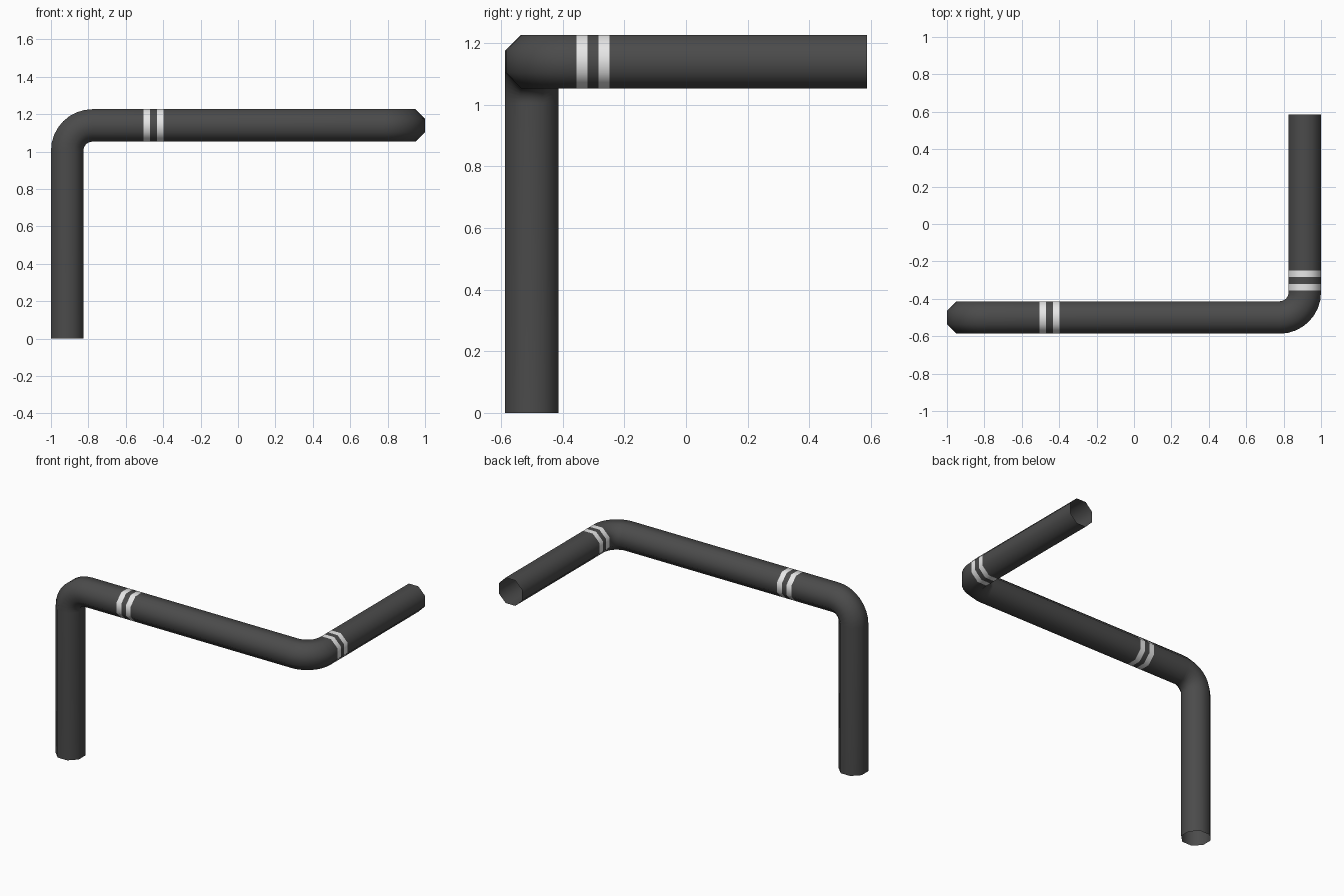
import bpy, bmesh, math
from mathutils import Vector

cube = bpy.data.objects.get("Cube")
if cube:
    bpy.data.objects.remove(cube, do_unlink=True)


def material(name, value):
    mat = bpy.data.materials.new(name)
    mat.use_nodes = True
    colour = (value, value, value, 1)
    mat.diffuse_color = colour
    mat.node_tree.nodes["Principled BSDF"].inputs["Base Color"].default_value = colour
    return mat


SIDES, HALF, BEND, STEPS = 8, 0.0867, 0.135, 8
RADIUS = HALF / math.cos(math.pi / SIDES)
X, Y, Z = Vector((1, 0, 0)), Vector((0, 1, 0)), Vector((0, 0, 1))
foot = Vector((-1 + HALF, -0.5, 0))
corner_a = Vector((foot.x, foot.y, 1.14))
corner_b = Vector((-foot.x, foot.y, 1.14))
rings = []  # centre, two section axes, band flag of the next span


def ring(centre, u, v, band=0):
    rings.append((centre, u, v, band))


def elbow(corner, before, after, fixed, turn_u):
    """Quarter bend from one direction to the next."""
    pivot = corner + (after - before) * BEND
    for i in range(STEPS + 1):
        a = math.pi / 2 * i / STEPS
        out = before * math.sin(a) - after * math.cos(a)
        ring(pivot + out * BEND, *((-out, fixed) if turn_u else (fixed, -out)))


def stripes(start, direction, u, v):
    """Two pale bands separated by a dark gap."""
    for i, band in enumerate((1, 0, 1, 0)):
        ring(start + direction * 0.0355 * i, u, v, band)


# Post, first bend, rail, second bend, return arm
ring(foot, X, Y)
elbow(corner_a, Z, X, Y, True)
stripes(Vector((-0.505, foot.y, 1.14)), X, -Z, Y)
elbow(corner_b, X, Y, -Z, False)
stripes(Vector((corner_b.x, -0.355, 1.14)), Y, -Z, -X)
ring(Vector((corner_b.x, 0.5867, 1.14)), -Z, -X)

# Sweep the open tube through the rings
bm = bmesh.new()
loops = []
for centre, u, v, band in rings:
    angles = [2 * math.pi * (k + 0.5) / SIDES for k in range(SIDES)]
    loops.append([bm.verts.new(centre + (u * math.cos(a) + v * math.sin(a)) * RADIUS)
                  for a in angles])
for i in range(len(loops) - 1):
    for k in range(SIDES):
        n = (k + 1) % SIDES
        face = bm.faces.new((loops[i][k], loops[i][n], loops[i + 1][n], loops[i + 1][k]))
        face.material_index = rings[i][3]
        face.smooth = True
mesh = bpy.data.meshes.new("bent_pipe")
bm.to_mesh(mesh)
bm.free()
mesh.materials.append(material("dark_grey", 0.07))
mesh.materials.append(material("pale_grey", 0.8))
pipe = bpy.data.objects.new("bent_pipe", mesh)
bpy.context.collection.objects.link(pipe)
